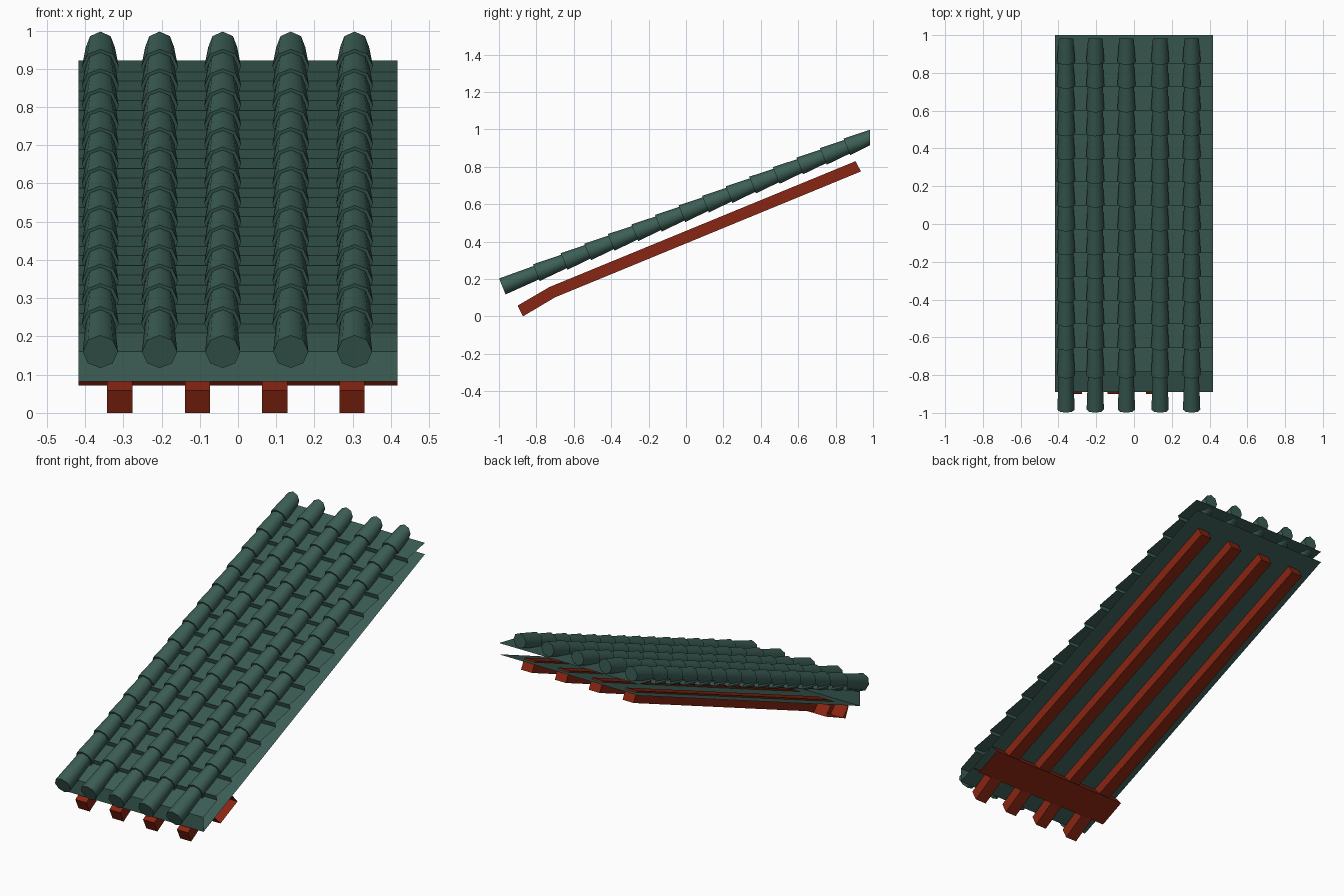
import bpy, bmesh, math
from mathutils import Matrix, Vector

if "Cube" in bpy.data.objects:
    bpy.data.objects.remove(bpy.data.objects["Cube"])


def material(name, rgb):
    m = bpy.data.materials.new(name)
    m.diffuse_color = (*rgb, 1)
    m.use_nodes = True
    m.node_tree.nodes["Principled BSDF"].inputs["Base Color"].default_value = m.diffuse_color
    return m


GREEN = material("tile green", (0.045, 0.112, 0.092))
RED = material("timber red", (0.25, 0.019, 0.006))


def finish(bm, name, mat):
    me = bpy.data.meshes.new(name)
    bm.to_mesh(me)
    bm.free()
    me.materials.append(mat)
    ob = bpy.data.objects.new(name, me)
    bpy.context.collection.objects.link(ob)
    return ob


def extrude_x(name, profile, x0, x1, mat, closed=False, caps=False):
    """Sweep a (y, z) profile along x; open profiles make a sheet."""
    bm = bmesh.new()
    a = [bm.verts.new((x0, y, z)) for y, z in profile]
    b = [bm.verts.new((x1, y, z)) for y, z in profile]
    n = len(profile)
    for i in range(n if closed else n - 1):
        j = (i + 1) % n
        bm.faces.new((a[i], b[i], b[j], a[j]))
    if caps:
        bm.faces.new(a)
        bm.faces.new(b)
        bmesh.ops.recalc_face_normals(bm, faces=bm.faces)
    return finish(bm, name, mat)


HALF = 0.417
PITCH, RISE = 0.1255, 0.0507

# stepped flat tile rows: fascia, then sloping row + riser for each step
steps = [(-0.89, 0.082), (-0.89, 0.16)]
for k in range(14):
    y, z = 0.85 - PITCH * (13 - k), 0.892 - RISE * (13 - k)
    steps += [(y + 0.008, z - 0.024), (y, z)]
steps.append((1.0, 0.921))
extrude_x("flat_tiles", steps, -HALF, HALF, GREEN)

# board under the tiles
extrude_x("under_board", [(1.0, 0.86), (-0.89, 0.082)], -HALF, HALF, GREEN)

# barrel tiles: tapered octagonal tubes overlapping up the slope
rings = [-0.982, -0.80] + [0.86 - 0.126 * k for k in range(12, -1, -1)] + [0.98]
SLOPE = (0.955 - 0.16) / (0.98 + 0.982)


def axis_point(x, y):
    return Vector((x, y, 0.16 + SLOPE * (y + 0.982)))


bm = bmesh.new()
for x in (-0.36, -0.205, -0.04, 0.138, 0.305):
    for i in range(len(rings) - 1):
        last = i == len(rings) - 2
        p = axis_point(x, rings[i])
        q = axis_point(x, rings[i + 1] + (0 if last else 0.015))
        d = q - p
        r = 0.046 if i == 0 else 0.048
        rot = d.to_track_quat('Z', 'Y').to_matrix().to_4x4()
        res = bmesh.ops.create_cone(bm, cap_ends=True, segments=8, radius1=r, radius2=0.038,
                                    depth=d.length, matrix=Matrix.Translation((p + q) / 2) @ rot)
        if last:  # top end is cut vertically
            for v in res['verts']:
                if v.co.y > 0.94:
                    dy = 0.983 - v.co.y
                    v.co += Vector((0, dy, dy * SLOPE))
barrels = finish(bm, "barrel_tiles", GREEN)
bpy.context.view_layer.objects.active = barrels
barrels.select_set(True)
bpy.ops.object.shade_smooth_by_angle(angle=math.radians(50))

# rafters with a flared foot
rafter = [(-0.9, 0.058), (-0.73, 0.157), (0.907, 0.83),
          (0.935, 0.775), (-0.7, 0.102), (-0.872, 0.0)]
for i, x in enumerate((-0.309, -0.106, 0.096, 0.298)):
    extrude_x(f"rafter_{i + 1}", rafter, x - 0.033, x + 0.033, RED, closed=True, caps=True)

# open-ended cross beam under the eave
beam = [(-0.79, 0.12), (-0.745, 0.072), (-0.6, 0.135), (-0.64, 0.18)]
extrude_x("eave_beam", beam, -HALF, HALF, RED)
